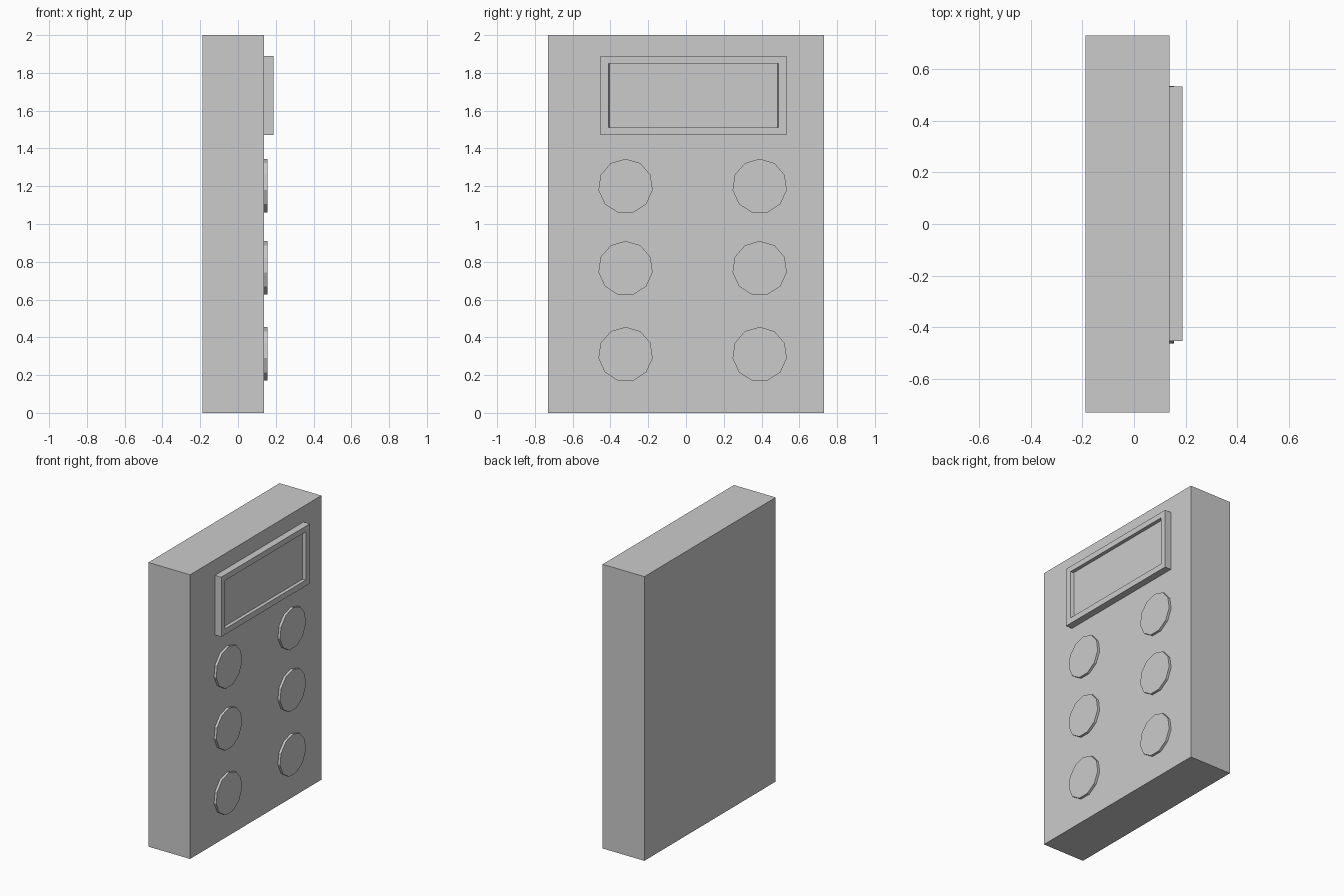
import bpy, bmesh
from math import pi, sin, cos

if "Cube" in bpy.data.objects:
    bpy.data.objects.remove(bpy.data.objects["Cube"])

FACE = 0.138  # x of the panel's button side


def make_object(name, bm):
    bmesh.ops.recalc_face_normals(bm, faces=bm.faces)
    mesh = bpy.data.meshes.new(name)
    bm.to_mesh(mesh)
    bm.free()
    obj = bpy.data.objects.new(name, mesh)
    bpy.context.collection.objects.link(obj)
    return obj


def rect(bm, x, y0, y1, z0, z1):
    return [bm.verts.new((x, y, z)) for y, z in ((y0, z0), (y1, z0), (y1, z1), (y0, z1))]


def bridge(bm, a, b):
    n = len(a)
    for i in range(n):
        j = (i + 1) % n
        bm.faces.new((a[i], a[j], b[j], b[i]))


# Main slab
bm = bmesh.new()
back = rect(bm, -0.187, -0.73, 0.73, 0, 2)
front = rect(bm, FACE, -0.73, 0.73, 0, 2)
bridge(bm, back, front)
bm.faces.new(back)
bm.faces.new(front)
make_object("body", bm)

# Screen: raised bezel with a shallow, slightly tapered recess
bm = bmesh.new()
loops = [
    rect(bm, FACE, -0.453, 0.532, 1.47, 1.89),
    rect(bm, 0.187, -0.453, 0.532, 1.47, 1.89),
    rect(bm, 0.187, -0.41, 0.49, 1.511, 1.851),
    rect(bm, 0.162, -0.404, 0.484, 1.511, 1.851),
]
for a, b in zip(loops, loops[1:]):
    bridge(bm, a, b)
bm.faces.new(loops[0])
bm.faces.new(loops[-1])
make_object("screen", bm)

# Six eleven-sided buttons, one corner pointing up
SIDES, RADIUS = 11, 0.145
for row, z in enumerate((1.2, 0.765, 0.31)):
    for side, y in (("left", -0.32), ("right", 0.39)):
        bm = bmesh.new()
        rings = [[bm.verts.new((x, y + RADIUS * sin(2 * pi * i / SIDES),
                                z + RADIUS * cos(2 * pi * i / SIDES)))
                  for i in range(SIDES)] for x in (FACE, 0.155)]
        bridge(bm, *rings)
        for ring in rings:
            bm.faces.new(ring)
        make_object(f"button_{side}_{row + 1}", bm)
